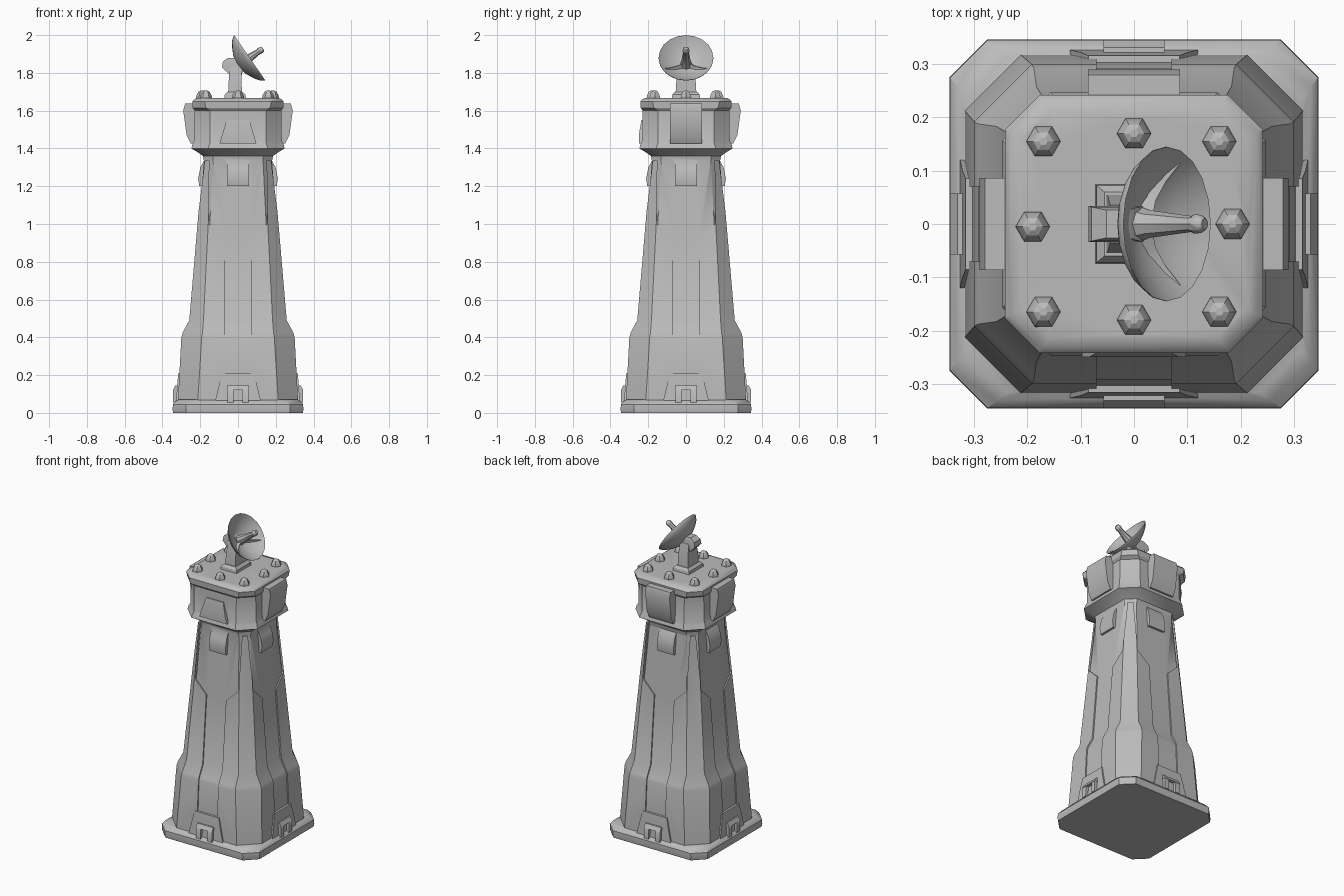
import bpy, bmesh, math
from mathutils import Matrix, Vector

if "Cube" in bpy.data.objects:
    bpy.data.objects.remove(bpy.data.objects["Cube"])

grey = bpy.data.materials.new("concrete_grey")
grey.diffuse_color = (0.5, 0.5, 0.5, 1)
grey.use_nodes = True
grey.node_tree.nodes["Principled BSDF"].inputs["Base Color"].default_value = grey.diffuse_color


def finish(name, bm, angle=30):
    bmesh.ops.recalc_face_normals(bm, faces=bm.faces)
    me = bpy.data.meshes.new(name)
    bm.to_mesh(me)
    bm.free()
    me.materials.append(grey)
    ob = bpy.data.objects.new(name, me)
    bpy.context.collection.objects.link(ob)
    smooth(ob, angle)
    return ob


def smooth(ob, angle):
    bpy.ops.object.select_all(action='DESELECT')
    ob.select_set(True)
    bpy.context.view_layer.objects.active = ob
    bpy.ops.object.shade_smooth_by_angle(angle=math.radians(angle))


def combine(ob, other, operation):
    """Apply an exact boolean and drop the second object."""
    mod = ob.modifiers.new(operation, 'BOOLEAN')
    mod.operation, mod.solver, mod.object = operation, 'EXACT', other
    bpy.context.view_layer.objects.active = ob
    bpy.ops.object.modifier_apply(modifier=mod.name)
    bpy.data.objects.remove(other)


def skin(bm, rings):
    """Join rings of equal length and cap both ends."""
    vs = [[bm.verts.new(p) for p in r] for r in rings]
    n = len(vs[0])
    for a, b in zip(vs, vs[1:]):
        for i in range(n):
            bm.faces.new((a[i], a[(i + 1) % n], b[(i + 1) % n], b[i]))
    bm.faces.new(vs[0][::-1])
    bm.faces.new(vs[-1])


def octagon(z, w, c):
    k = w - c
    return [(w, -k, z), (w, k, z), (k, w, z), (-k, w, z),
            (-w, k, z), (-w, -k, z), (-k, -w, z), (k, -w, z)]


def tower(name, profile):
    bm = bmesh.new()
    skin(bm, [octagon(*p) for p in profile])
    return finish(name, bm)


def side_part(name, profile, half, side, top_half=None, shift=0):
    """Extrude an (outward, z) profile sideways; side 0 = +x, 1 = +y, 2 = -x, 3 = -y."""
    th = half if top_half is None else top_half
    zs = [p[1] for p in profile]
    lo, hi = min(zs), max(zs)
    wid = lambda z: half + (th - half) * (z - lo) / (hi - lo)
    bm = bmesh.new()
    skin(bm, [[(x, shift + s * wid(z), z) for x, z in profile] for s in (-1, 1)])
    bm.transform(Matrix.Rotation(side * math.pi / 2, 4, 'Z'))
    return finish(name, bm)


# Corner cladding: full loft with a channel cut through on both axes
body = tower("tower", [(.06, .318, .105), (.40, .300, .108), (.425, .293, .105),
                       (.49, .258, .075), (1.335, .186, .045)])
for k in range(2):
    bm = bmesh.new()
    half = [(.07, 0), (.07, .92), (.155, 1.0), (.15, 1.5)]
    outline = half + [(-x, z) for x, z in reversed(half)]
    skin(bm, [[(x, y, z) for x, z in outline] for y in (-1, 1)])
    bm.transform(Matrix.Rotation(k * math.pi / 2, 4, 'Z'))
    combine(body, finish("channel_cutter", bm), 'DIFFERENCE')

# Inner core of the shaft, base slab, and head with flared collar and cornice
parts = [
    tower("shaft_core", [(.05, .311, .105), (.40, .293, .108), (.42, .286, .105),
                         (.49, .249, .075), (1.345, .179, .047)]),
    tower("base_slab", [(0, .343, .07), (.015, .346, .07), (.045, .345, .07),
                        (.062, .332, .075), (.07, .316, .08)]),
    tower("head", [(1.32, .177, .045), (1.36, .186, .055), (1.378, .21, .07), (1.40, .247, .09),
                   (1.42, .242, .09), (1.44, .232, .085), (1.60, .229, .08), (1.615, .24, .07),
                   (1.648, .242, .065), (1.66, .232, .06), (1.668, .214, .055)])]

# Parts repeated on the four sides
for s in range(4):
    parts.append(side_part("door_surround", [(.27, .058), (.327, .058), (.322, .15), (.316, .21),
                                             (.27, .212)], .122, s, .085))
    for sign in (-1, 1):
        parts.append(side_part("door_jamb", [(.28, .055), (.344, .055), (.343, .12), (.33, .142),
                                             (.28, .143)], .015, s, shift=sign * .04))
    parts.append(side_part("door_lintel", [(.285, .12), (.345, .121), (.331, .146), (.285, .147)],
                           .057, s))
    parts.append(side_part("vent_hood", [(.16, 1.20), (.205, 1.20), (.211, 1.24), (.199, 1.30),
                                         (.18, 1.335), (.16, 1.336)], .058, s))
    if s != 3:
        parts.append(side_part("head_panel", [(.19, 1.425), (.25, 1.425), (.272, 1.47), (.29, 1.60),
                                              (.28, 1.637), (.19, 1.638)], .086, s))
    else:
        parts.append(side_part("front_sill", [(.19, 1.425), (.25, 1.425), (.25, 1.47), (.236, 1.55),
                                              (.19, 1.551)], .098, s, .06))

# Roof bolts
for x, y in [(-.17, .155), (.16, .155), (-.17, -.165), (.16, -.165),
             (0, .17), (0, -.18), (-.19, -.005), (.185, 0)]:
    bm = bmesh.new()
    skin(bm, [[(x + r * math.cos(i * math.pi / 3), y + r * math.sin(i * math.pi / 3), z)
               for i in range(6)]
              for z, r in [(1.64, .033), (1.672, .032), (1.685, .028), (1.70, .019), (1.706, .008)]])
    parts.append(finish("roof_bolt", bm))


def box_loft(name, rings):
    """Loft of rectangles (z, x0, x1, half_y)."""
    bm = bmesh.new()
    skin(bm, [[(a, -h, z), (b, -h, z), (b, h, z), (a, h, z)] for z, a, b, h in rings])
    return finish(name, bm)


# Dish mount
parts += [
    box_loft("mount_foot", [(1.64, -.076, .045, .078), (1.685, -.07, .04, .072), (1.70, -.055, .025, .06)]),
    box_loft("mount_mast", [(1.68, -.053, .021, .056), (1.76, -.049, .019, .051), (1.84, -.045, .017, .036)]),
    box_loft("mount_head", [(1.79, -.046, .022, .033), (1.83, -.085, .024, .034), (1.86, -.08, .01, .032),
                            (1.88, -.052, -.01, .026)])]

# Fuse everything fixed into one clean shell
for p in parts:
    combine(body, p, 'UNION')
smooth(body, 48)

# Dish: local z is the aiming axis
axis = Vector((.825, 0, .567)).normalized()
frame = Matrix.Translation((.062, 0, 1.88)) @ Matrix.Rotation(math.atan2(axis.x, axis.z), 4, 'Y')
R, DEPTH, N = .145, .066, 20
bowl = lambda r: DEPTH * ((r / R) ** 2 - 1)
bm = bmesh.new()
prof = [(r, bowl(r) - .01) for r in (.02, .06, .1, .13)] + [(R, -.003), (R, 0)] \
    + [(r, bowl(r)) for r in (.13, .1, .06, .02)]
skin(bm, [[(r * math.cos(t), r * math.sin(t), z)
           for t in (2 * math.pi * i / N for i in range(N))] for r, z in prof])
bm.transform(frame)
finish("dish", bm, 45)

# Feed horn
bm = bmesh.new()
skin(bm, [[(r * math.cos(t), r * math.sin(t), z) for t in (math.pi * i / 4 for i in range(8))]
          for r, z in [(.034, -.066), (.026, -.04), (.015, .055), (.018, .062), (.017, .078), (.011, .086)]])
bm.transform(frame)
finish("feed_horn", bm, 40)

# Curved ribs inside the bowl
for t in (math.radians(62), math.radians(-62)):
    bm = bmesh.new()
    skin(bm, [[(r, -w, bowl(r) - .006), (r, 0, bowl(r) + h), (r, w, bowl(r) - .006)]
              for r, w, h in [(.0, .018, .03), (.05, .016, .016), (.09, .013, .009), (.13, .008, .002)]])
    bm.transform(frame @ Matrix.Rotation(t, 4, 'Z'))
    finish("dish_rib", bm, 40)
